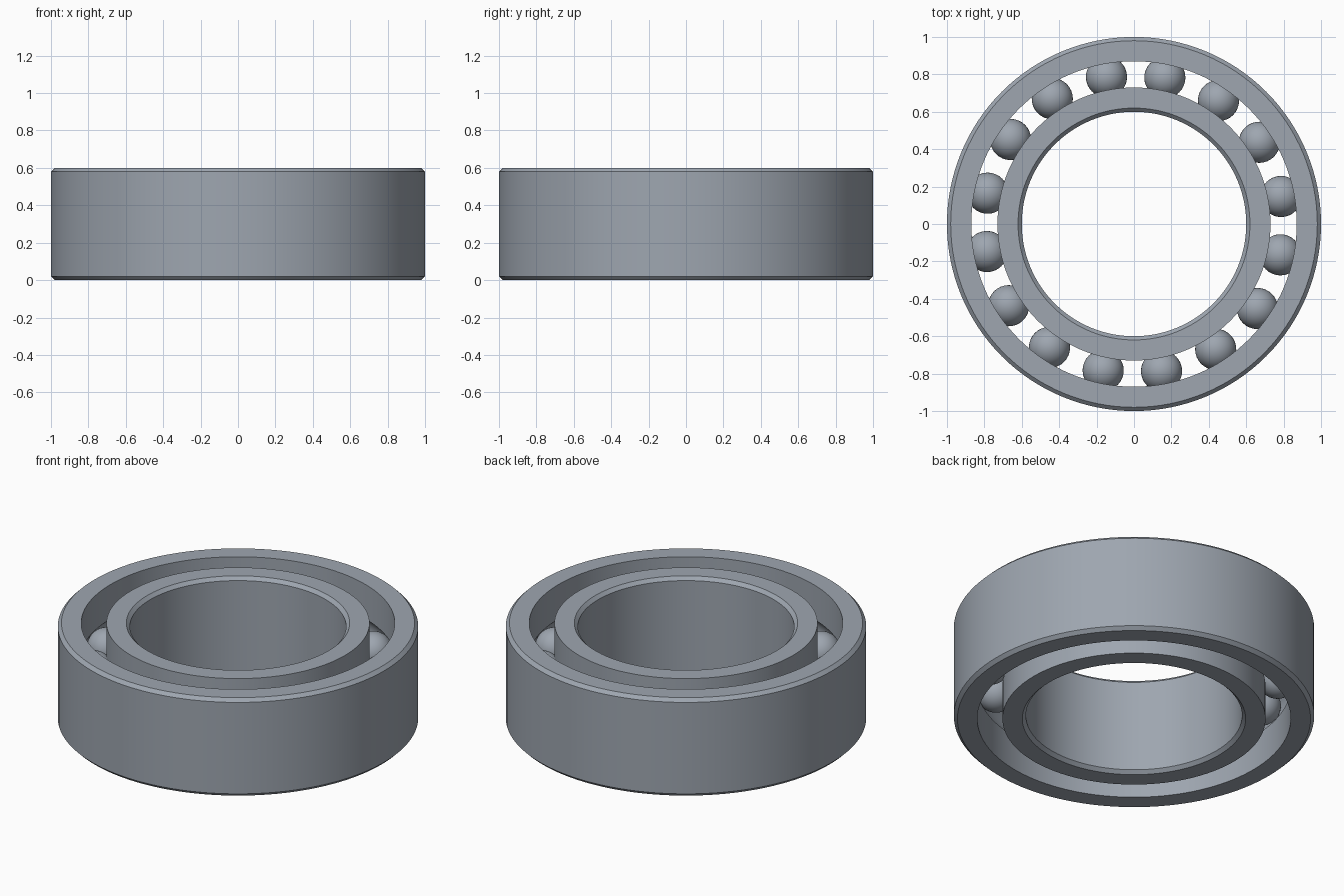
import bpy, bmesh, math
from mathutils import Matrix, Vector

cube = bpy.data.objects.get("Cube")
if cube:
    bpy.data.objects.remove(cube, do_unlink=True)

HEIGHT, MID = 0.6, 0.3
ORBIT, BALL_R, GROOVE_R = 0.8, 0.11, 0.113
BALLS, FIRST_ANGLE = 16, math.radians(10.6)
CHAMFER, SEGMENTS = 0.02, 128

# Steel
steel = bpy.data.materials.new("blue grey steel")
steel.use_nodes = True
colour = (0.342, 0.381, 0.434, 1)
steel.diffuse_color = colour
steel.node_tree.nodes["Principled BSDF"].inputs["Base Color"].default_value = colour


def finish(name, bm):
    bmesh.ops.recalc_face_normals(bm, faces=bm.faces)
    mesh = bpy.data.meshes.new(name)
    bm.to_mesh(mesh)
    bm.free()
    mesh.materials.append(steel)
    obj = bpy.data.objects.new(name, mesh)
    bpy.context.collection.objects.link(obj)
    bpy.ops.object.select_all(action='DESELECT')
    obj.select_set(True)
    bpy.context.view_layer.objects.active = obj
    bpy.ops.object.shade_smooth_by_angle(angle=math.radians(25))
    return obj


def race(name, plain_r, groove_side_r):
    """Ring with chamfers on its plain wall and a ball groove in the other."""
    inward = math.copysign(CHAMFER, groove_side_r - plain_r)
    profile = [(groove_side_r, 0), (plain_r + inward, 0), (plain_r, CHAMFER),
               (plain_r, HEIGHT - CHAMFER), (plain_r + inward, HEIGHT),
               (groove_side_r, HEIGHT)]
    # Groove arc, run from top to bottom
    offset = groove_side_r - ORBIT
    half = math.acos(abs(offset) / GROOVE_R)
    side = math.copysign(1, offset)
    for i in range(13):
        a = half * (1 - i / 6)
        profile.append((ORBIT + side * GROOVE_R * math.cos(a),
                        MID + GROOVE_R * math.sin(a)))
    bm = bmesh.new()
    verts = [bm.verts.new((r, 0, z)) for r, z in profile]
    edges = [bm.edges.new((v, verts[i - 1])) for i, v in enumerate(verts)]
    bmesh.ops.spin(bm, geom=verts + edges, cent=(0, 0, 0), axis=(0, 0, 1),
                   angle=math.tau, steps=SEGMENTS, use_merge=True)
    bmesh.ops.remove_doubles(bm, verts=bm.verts, dist=1e-5)
    return finish(name, bm)


# Races
race("outer_race", 1.0, 0.87)
race("inner_race", 0.6, 0.73)

# Balls
for i in range(BALLS):
    angle = FIRST_ANGLE + math.tau * i / BALLS
    centre = Vector((ORBIT * math.cos(angle), ORBIT * math.sin(angle), MID))
    bm = bmesh.new()
    bmesh.ops.create_uvsphere(bm, u_segments=32, v_segments=20, radius=BALL_R,
                              matrix=Matrix.Translation(centre))
    finish(f"ball_{i + 1}", bm)
